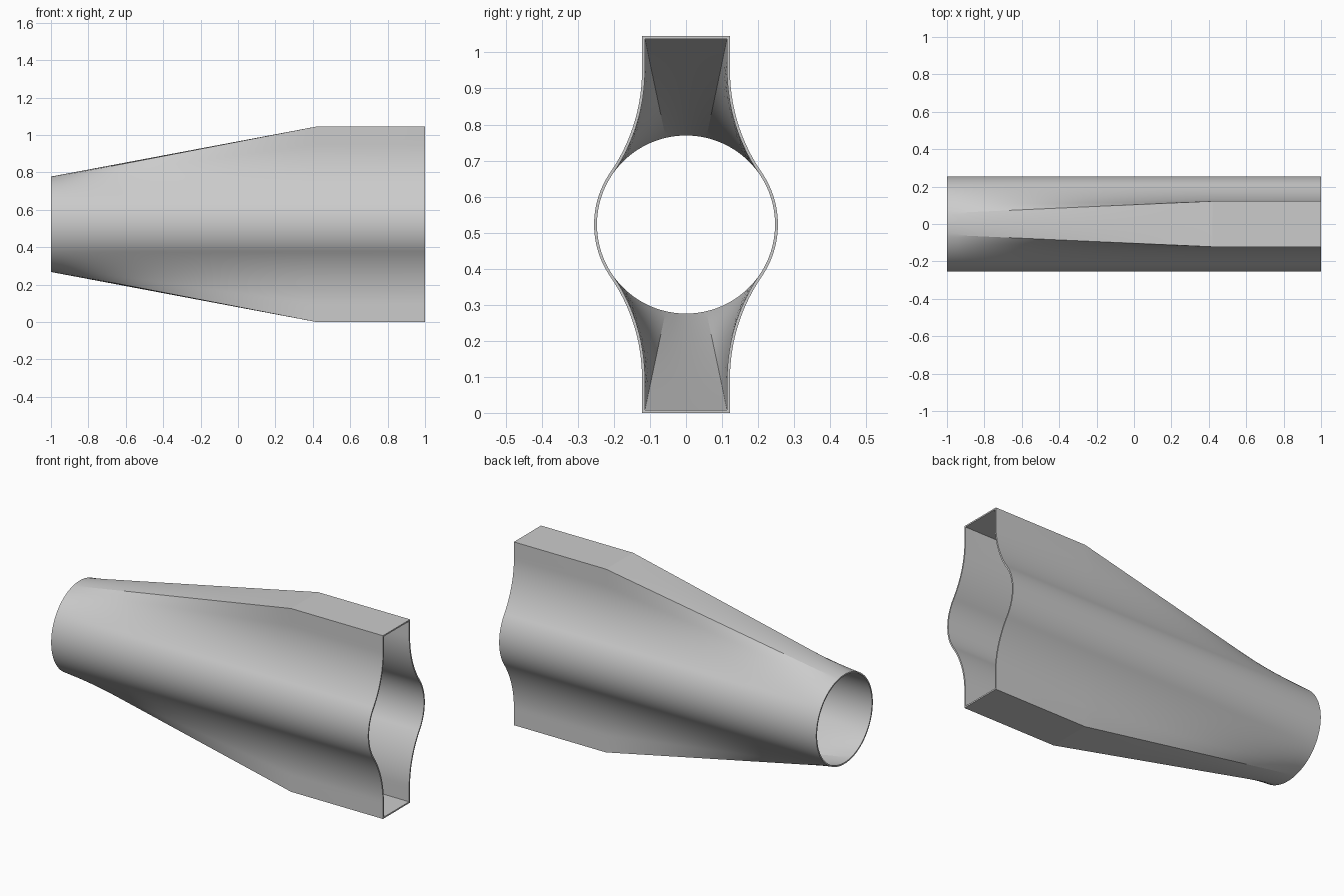
import bpy, bmesh
from math import sin, cos, pi, sqrt, asin, atan2

cube = bpy.data.objects.get("Cube")
if cube:
    bpy.data.objects.remove(cube)

RADIUS, WIDTH, HEIGHT = 0.255, 0.122, 0.5225   # round bore, half duct width and height
FILLET, WALL = 0.5, 0.008
START, BEND, END = -1.0, 0.42, 1.0
STEPS = 24
CENTRE_Y = WIDTH + FILLET
CENTRE_Z = sqrt((RADIUS + FILLET) ** 2 - CENTRE_Y ** 2)
TANGENT = atan2(CENTRE_Z, CENTRE_Y)            # where fillet meets the bore circle
CORNER = pi / 2 - asin(0.058 / RADIUS)         # where the duct corner lands on the circle


def quarter(t):
    """Matching (round, duct) points of one quarter, wall inset by t."""
    r, w, h, f = RADIUS - t, WIDTH - t, HEIGHT - t, FILLET + t
    pairs = []

    def add(angle, y, z):
        pairs.append(((r * cos(angle), r * sin(angle)), (y, z)))

    # shared bore arc
    for i in range(16):
        a = TANGENT * i / 16
        add(a, r * cos(a), r * sin(a))
    # concave flank, then straight side up to the corner
    arc, side = f * TANGENT, h - CENTRE_Z
    for i in range(STEPS + 1):
        s = i / STEPS
        b = TANGENT * (1 - s)
        add(TANGENT + (CORNER - TANGENT) * s * arc / (arc + side),
            CENTRE_Y - f * cos(b), CENTRE_Z - f * sin(b))
    for i in range(1, 5):
        s = i / 4
        add(TANGENT + (CORNER - TANGENT) * (arc + side * s) / (arc + side),
            w, CENTRE_Z + side * s)
    # flat end of the duct
    for i in range(1, 7):
        s = i / 6
        add(CORNER + (pi / 2 - CORNER) * s, w * (1 - s), h)
    return pairs


def full_loop(t):
    q = quarter(t)

    def flip(pairs, sy, sz):
        return [((a[0] * sy, a[1] * sz), (b[0] * sy, b[1] * sz)) for a, b in pairs]

    return (q + flip(q[-2::-1], -1, 1) + flip(q[1:], -1, -1) + flip(q[-2:0:-1], 1, -1))


def loft(bm, t):
    """Rings from the round end, through the bend, to the duct mouth."""
    points, rings = full_loop(t), []
    stations = [(START + (BEND - START) * i / STEPS, i / STEPS) for i in range(STEPS + 1)]
    for x, k in stations + [(END, 1)]:
        rings.append([bm.verts.new((x, a[0] + (b[0] - a[0]) * k,
                                    HEIGHT + a[1] + (b[1] - a[1]) * k))
                      for a, b in points])
    return rings


def bridge(bm, first, second):
    n = len(first)
    for i in range(n):
        j = (i + 1) % n
        bm.faces.new((first[i], first[j], second[j], second[i]))


# Thin-walled transition duct
bm = bmesh.new()
outer, inner = loft(bm, 0), loft(bm, WALL)
for rings in (outer, inner):
    for a, b in zip(rings, rings[1:]):
        bridge(bm, a, b)
bridge(bm, outer[0], inner[0])
bridge(bm, outer[-1], inner[-1])
bmesh.ops.recalc_face_normals(bm, faces=bm.faces)
mesh = bpy.data.meshes.new("transition_duct")
bm.to_mesh(mesh)
bm.free()

duct = bpy.data.objects.new("transition_duct", mesh)
bpy.context.collection.objects.link(duct)

# Plain grey metal
grey = bpy.data.materials.new("light_grey")
grey.use_nodes = True
colour = (0.6, 0.6, 0.6, 1)
grey.diffuse_color = colour
grey.node_tree.nodes["Principled BSDF"].inputs["Base Color"].default_value = colour
mesh.materials.append(grey)

bpy.ops.object.select_all(action='DESELECT')
duct.select_set(True)
bpy.context.view_layer.objects.active = duct
bpy.ops.object.shade_smooth_by_angle(angle=pi / 20)
